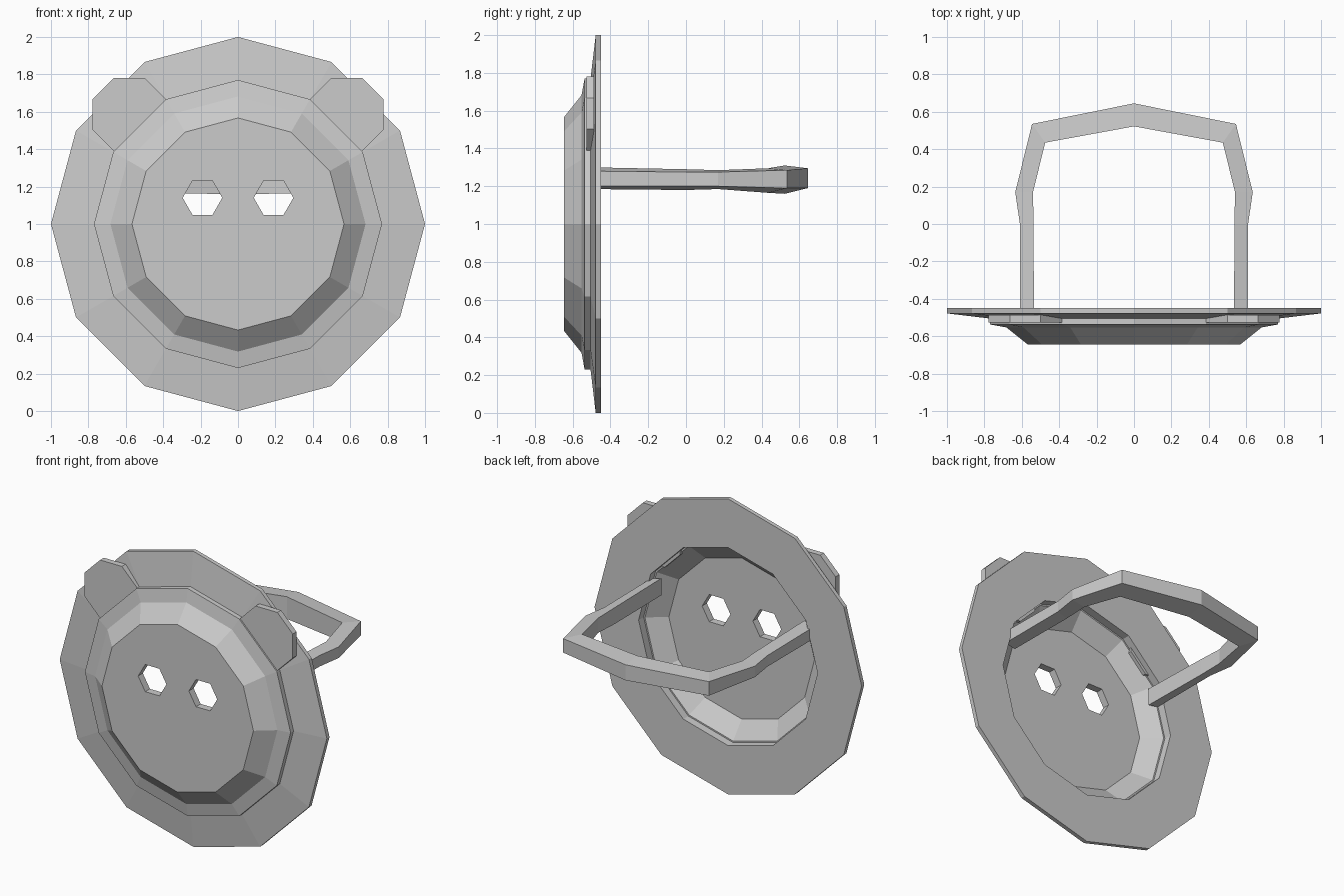
import bpy
import bmesh
from math import sin, cos, pi
from mathutils import Vector

default_cube = bpy.data.objects.get("Cube")
if default_cube:
    bpy.data.objects.remove(default_cube, do_unlink=True)

SIDES = 12
CENTRE_HEIGHT = 1.0

# Single plain grey material
grey = bpy.data.materials.new("plain grey")
grey.use_nodes = True
grey_colour = (0.6, 0.6, 0.6, 1)
grey.diffuse_color = grey_colour
grey.node_tree.nodes["Principled BSDF"].inputs["Base Color"].default_value = grey_colour


def finish(name, bm):
    """Turn a bmesh into a flat shaded grey object."""
    bmesh.ops.recalc_face_normals(bm, faces=bm.faces)
    mesh = bpy.data.meshes.new(name)
    bm.to_mesh(mesh)
    bm.free()
    mesh.materials.append(grey)
    obj = bpy.data.objects.new(name, mesh)
    bpy.context.collection.objects.link(obj)
    return obj


def bridge(bm, first, second, closed=True):
    """Join two equal loops of vertices with quads."""
    count = len(first)
    for i in range(count if closed else count - 1):
        j = (i + 1) % count
        bm.faces.new((first[i], first[j], second[j], second[i]))


def lathe(name, profile, sides=SIDES, centre=(0, CENTRE_HEIGHT), turn=0, loop=False):
    """Sweep (radius, y) points round a front-to-back axis; cap or loop the ends."""
    bm = bmesh.new()
    rings = []
    for radius, y in profile:
        angles = [turn + 2 * pi * i / sides for i in range(sides)]
        rings.append([bm.verts.new((centre[0] + radius * cos(a), y,
                                    centre[1] + radius * sin(a))) for a in angles])
    for first, second in zip(rings, rings[1:]):
        bridge(bm, first, second)
    if loop:
        bridge(bm, rings[-1], rings[0])
    else:
        bm.faces.new(rings[0])
        bm.faces.new(rings[-1])
    return finish(name, bm)


# Broad flat mane ring, open in the middle
lathe("mane", [(1, -0.45), (1, -0.478), (0.765, -0.506), (0.67, -0.506), (0.67, -0.45)],
      loop=True)

# Raised face dish, hollow at the back
face = lathe("face", [(0.567, -0.645), (0.682, -0.553), (0.77, -0.537), (0.77, -0.504),
                      (0.66, -0.504), (0.545, -0.595)])

# Hexagonal eye holes
for side in (-1, 1):
    cutter = lathe("eye_cutter", [(0.106, -0.8), (0.106, -0.4)], 6, (side * 0.19, 1.14))
    cutter.hide_render = True
    cut = face.modifiers.new("eye hole", "BOOLEAN")
    cut.operation = "DIFFERENCE"
    cut.solver = "EXACT"
    cut.object = cutter
    bpy.context.view_layer.objects.active = face
    bpy.ops.object.modifier_apply(modifier=cut.name)
    bpy.data.objects.remove(cutter, do_unlink=True)

# Octagonal ears tucked behind the face rim
for side, label in ((1, "left"), (-1, "right")):
    lathe(label + "_ear", [(0.213, -0.487), (0.213, -0.527)], 8,
          (side * 0.582, 1.585), turn=pi / 8)

# Head strap: outer x, y, bottom, top, then the same for the inner edge
half = [
    ((0.61, -0.5, 1.2, 1.28), (0.535, -0.5, 1.185, 1.3)),
    ((0.61, 0, 1.2, 1.275), (0.537, 0, 1.18, 1.29)),
    ((0.635, 0.17, 1.2, 1.275), (0.54, 0.17, 1.185, 1.285)),
    ((0.545, 0.535, 1.19, 1.285), (0.475, 0.435, 1.165, 1.295)),
]
middle = ((0, 0.645, 1.19, 1.295), (0, 0.522, 1.16, 1.31))


def section(bm, station, side):
    outer, inner = station
    corners = []
    for edge, heights in ((outer, (2, 3)), (inner, (3, 2))):
        for h in heights:
            corners.append(bm.verts.new(Vector((side * edge[0], edge[1], edge[h]))))
    return corners


strap = bmesh.new()
sections = [section(strap, s, 1) for s in half]
sections.append(section(strap, middle, 1))
sections += [section(strap, s, -1) for s in reversed(half)]
for first, second in zip(sections, sections[1:]):
    bridge(strap, first, second)
strap.faces.new(sections[0])
strap.faces.new(sections[-1])
finish("head_strap", strap)
